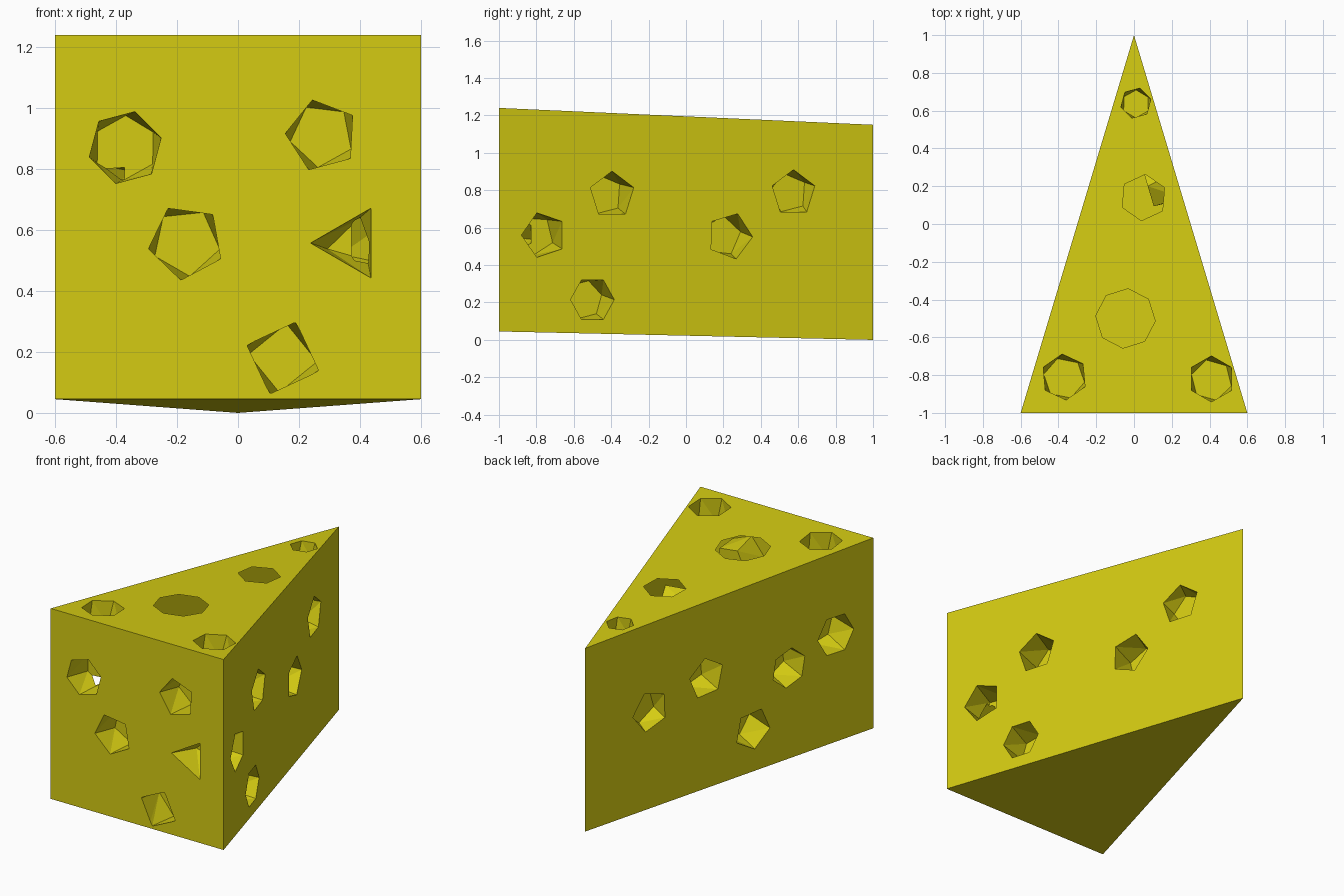
import bpy, bmesh
from math import sin, cos, radians
from mathutils import Vector

if "Cube" in bpy.data.objects:
    bpy.data.objects.remove(bpy.data.objects["Cube"])

def hull_object(name, points):
    bm = bmesh.new()
    for p in points:
        bm.verts.new(p)
    res = bmesh.ops.convex_hull(bm, input=bm.verts)
    bmesh.ops.dissolve_limit(bm, angle_limit=0.001, verts=bm.verts, edges=bm.edges)
    bmesh.ops.recalc_face_normals(bm, faces=bm.faces)
    me = bpy.data.meshes.new(name)
    bm.to_mesh(me)
    bm.free()
    ob = bpy.data.objects.new(name, me)
    bpy.context.collection.objects.link(ob)
    return ob

# wedge body, slightly tilted down toward the tip
wedge = hull_object("cheese_wedge", [
    (-0.6, -1, 0.045), (0.6, -1, 0.045), (0, 1, 0),
    (-0.6, -1, 1.24), (0.6, -1, 1.24), (0, 1, 1.15)])
mat = bpy.data.materials.new("cheese_yellow")
mat.diffuse_color = (0.66, 0.6, 0.006, 1)
mat.use_nodes = True
mat.node_tree.nodes["Principled BSDF"].inputs["Base Color"].default_value = mat.diffuse_color
wedge.data.materials.append(mat)

# a pit: faceted hole with a slightly twisted, narrower floor
def cut_pit(center, across, up, radius, sides, start, depth, floor=0.86):
    n = across.cross(up).normalized()
    pts = []
    for off, scale, twist in ((0.04, 1, 0), (0, 1, 0), (-depth, floor, 14)):
        for i in range(sides):
            a = radians(start + twist + 360 * i / sides)
            pts.append(center + n * off + (across * cos(a) + up * sin(a)) * radius * scale)
    cutter = hull_object("pit_cutter", pts)
    cutter.hide_render = True
    mod = wedge.modifiers.new("pit", 'BOOLEAN')
    mod.operation, mod.solver, mod.object = 'DIFFERENCE', 'EXACT', cutter
    bpy.context.view_layer.objects.active = wedge
    bpy.ops.object.modifier_apply(modifier=mod.name)
    bpy.data.objects.remove(cutter)

X, Z = Vector((1, 0, 0)), Vector((0, 0, 1))

# front pits: x, z, radius, sides, start angle, floor scale
for x, z, r, s, a, f in (
        (-0.37, 0.87, 0.122, 6, 75, 0.86), (0.275, 0.91, 0.12, 5, 105, 0.88),
        (-0.17, 0.56, 0.125, 5, 118, 0.9), (0.37, 0.557, 0.132, 3, 180, 0.6),
        (0.147, 0.18, 0.123, 4, 160, 0.92)):
    cut_pit(Vector((x, -1, z)), X, Z, r, s, a, 0.17, f)

# side pits: y, z, radius, sides, start angle, depth
right = ((-0.76, 0.56, 0.125, 5, 180, 0.17), (-0.395, 0.775, 0.127, 5, 90, 0.17),
         (-0.5, 0.215, 0.122, 6, 60, 0.17), (0.235, 0.555, 0.127, 5, 70, 0.16),
         (0.575, 0.785, 0.125, 5, 90, 0.1))
left = ((-0.74, 0.71, 0.13, 6, 60, 0.17), (-0.415, 0.6, 0.122, 6, 80, 0.17),
        (0.157, 0.71, 0.125, 5, 95, 0.16), (0.547, 0.62, 0.127, 5, 110, 0.1),
        (-0.164, 0.29, 0.127, 5, 60, 0.17))
for sign, pits in ((1, right), (-1, left)):
    along = Vector((-0.3, sign, 0)).normalized() if sign > 0 else Vector((-0.3, -1, 0)).normalized()
    for y, z, r, s, a, d in pits:
        c = Vector((sign * 0.3 * (1 - y), y, z))
        cut_pit(c, Vector((-0.3 * 1, 1, 0)).normalized() if sign > 0 else
                Vector((-0.3, -1, 0)).normalized(), Z, r, s, a, d)

# top pits: x, y, radius, sides, start angle, depth
for x, y, r, s, a, d in (
        (0.01, 0.64, 0.082, 6, 75, 0.1), (0.05, 0.14, 0.123, 6, 85, 0.15),
        (-0.045, -0.5, 0.158, 8, 85, 0.18), (-0.37, -0.81, 0.122, 6, 95, 0.15),
        (0.41, -0.82, 0.122, 6, 90, 0.15)):
    c = Vector((x, y, 1.24 - 0.045 * (y + 1)))
    cut_pit(c, X, Vector((0, 1, -0.045)).normalized(), r, s, a, d, 0.9)
